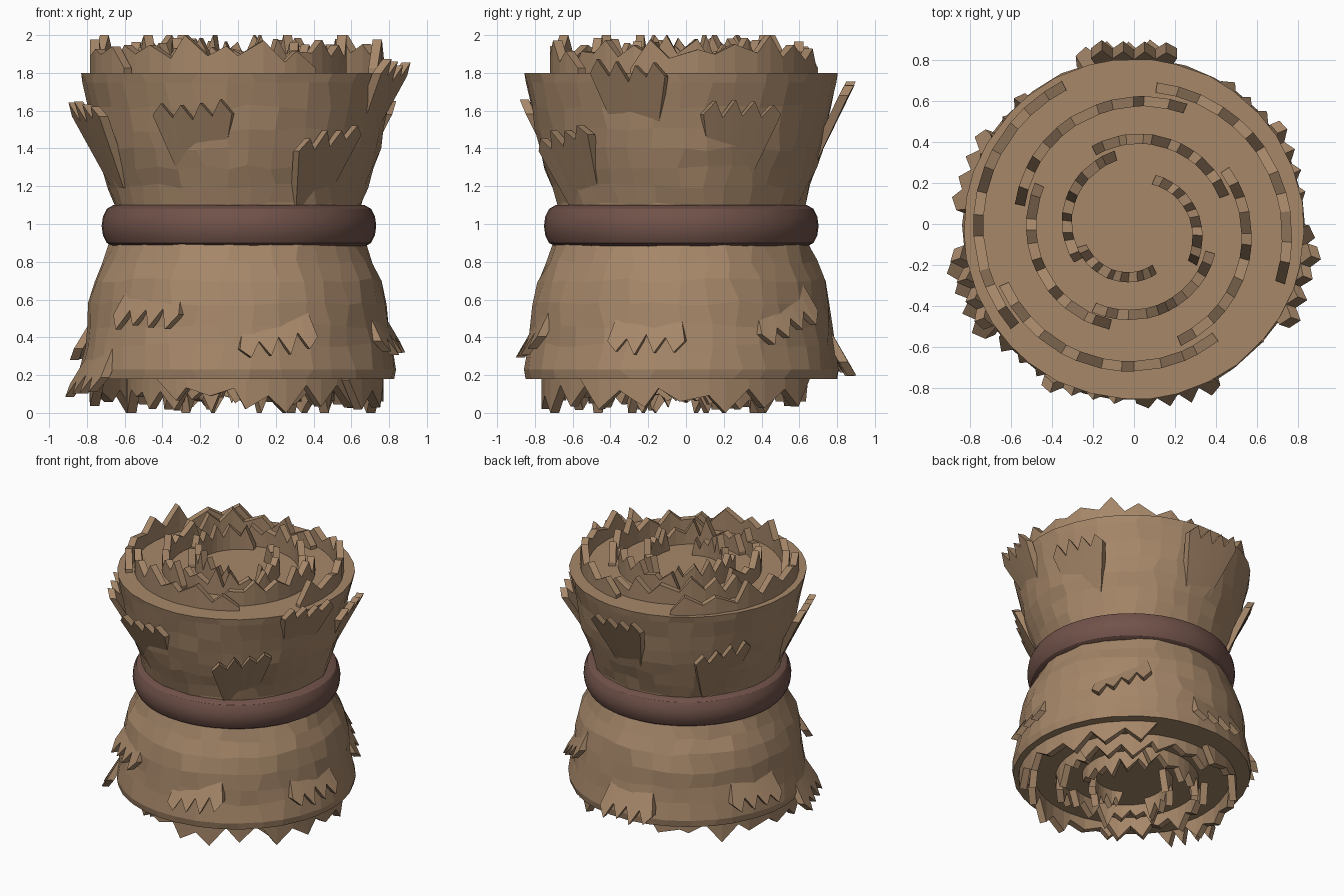
import bpy, bmesh, math, random
from mathutils import Vector

if "Cube" in bpy.data.objects:
    bpy.data.objects.remove(bpy.data.objects["Cube"])

random.seed(7)
CY = -0.025  # the bundle axis sits slightly forward


def material(name, rgb):
    m = bpy.data.materials.new(name)
    m.diffuse_color = (*rgb, 1)
    m.use_nodes = True
    m.node_tree.nodes["Principled BSDF"].inputs["Base Color"].default_value = m.diffuse_color
    return m


STRAW = material("straw", (0.38, 0.242, 0.141))
BAND = material("dark brown band", (0.165, 0.085, 0.068))


def finish(name, bm, mat):
    bmesh.ops.recalc_face_normals(bm, faces=bm.faces)
    mesh = bpy.data.meshes.new(name)
    bm.to_mesh(mesh)
    bm.free()
    mesh.materials.append(mat)
    ob = bpy.data.objects.new(name, mesh)
    bpy.context.collection.objects.link(ob)
    return ob


def polar(r, a, z):
    return Vector((r * math.cos(a), CY + r * math.sin(a), z))


def lathe(name, profile, segs, mat, jitter=0.0, closed=False):
    """Revolve (r, z) points; a closed profile makes a ring, an open one gets caps."""
    bm = bmesh.new()
    rings = []
    for i, (r, z) in enumerate(profile):
        inner = 1 < i < len(profile) - 2
        ring = []
        for s in range(segs):
            j = random.uniform(-jitter, jitter) * (1 if inner else 0.4)
            k = random.uniform(-jitter, jitter) * (2 if inner else 0)
            w = random.uniform(-jitter, jitter) * 5
            ring.append(bm.verts.new(polar(r + j, math.tau * s / segs + w, z + k)))
        rings.append(ring)
    pairs = list(zip(rings, rings[1:]))
    if closed:
        pairs.append((rings[-1], rings[0]))
    else:
        bm.faces.new(rings[0])
        bm.faces.new(rings[-1])
    for lo, hi in pairs:
        for s in range(segs):
            t = (s + 1) % segs
            bm.faces.new((lo[s], lo[t], hi[t], hi[s]))
    return finish(name, bm, mat)


def ragged_wall(name, sections):
    """Loft four-point cross-sections into a thin slab."""
    bm = bmesh.new()
    loops = [[bm.verts.new(p) for p in sec] for sec in sections]
    for a, b in zip(loops, loops[1:]):
        for i in range(4):
            j = (i + 1) % 4
            bm.faces.new((a[i], a[j], b[j], b[i]))
    bm.faces.new(loops[0])
    bm.faces.new(loops[-1])
    return finish(name, bm, STRAW)


# Flared straw bundle, pinched at the middle, with a bevelled edge at each end
lathe("straw_bundle", [
    (0.828, 0.18), (0.838, 0.23), (0.812, 0.36), (0.80, 0.46),
    (0.79, 0.58), (0.76, 0.70), (0.715, 0.80), (0.68, 0.89), (0.65, 1.0),
    (0.655, 1.1), (0.685, 1.2), (0.72, 1.3), (0.752, 1.4), (0.772, 1.5),
    (0.79, 1.62), (0.822, 1.75), (0.832, 1.80)],
    34, STRAW, jitter=0.007)

# Rounded tie band
band = lathe("tie_band", [
    (0.62, 0.88), (0.665, 0.88), (0.70, 0.90), (0.72, 0.94), (0.727, 0.99),
    (0.72, 1.04), (0.70, 1.08), (0.665, 1.10), (0.62, 1.10)],
    48, BAND, closed=True)
band.location.x = 0.005
bpy.context.view_layer.objects.active = band
band.select_set(True)
bpy.ops.object.shade_smooth_by_angle(angle=math.radians(30))

# Ragged curled straw layers on both ends: start angle, end angle, start r, end r
ARCS = [(81, -20, 0.70, 0.76), (116, 219, 0.78, 0.75), (203, 307, 0.69, 0.66),
        (33, -68, 0.53, 0.59), (168, 67, 0.57, 0.64), (155, 256, 0.51, 0.48),
        (243, 343, 0.43, 0.39), (117, 20, 0.43, 0.47), (104, 209, 0.37, 0.31),
        (198, 297, 0.27, 0.22), (68, -30, 0.26, 0.33)]


def curled_layer(name, arc, bottom):
    a0, a1, r0, r1 = arc
    n = 12
    sections = []
    for k in range(n + 1):
        t = k / n
        shift = random.uniform(-0.3, 0.3) / n if 0 < k < n else 0
        a = math.radians(a0 + (a1 - a0) * (t + shift))
        r = r0 + (r1 - r0) * t
        top = random.uniform(1.91, 1.99) if k % 2 else random.uniform(1.85, 1.91)
        if k == 5:
            top = 2.0
        if k in (0, n):
            top = 1.825
        sec = [polar(r - 0.025, a, top), polar(r + 0.025, a, top),
               polar(r + 0.025, a, 1.76), polar(r - 0.025, a, 1.76)]
        if bottom:  # half turn about the y axis, set a little forward
            sec = [Vector((-p.x - 0.015, p.y - 0.045, 2 - p.z)) for p in sec]
        sections.append(sec)
    ragged_wall(name, sections)


for i, arc in enumerate(ARCS):
    curled_layer(f"top_curl_{i + 1}", arc, False)
    curled_layer(f"bottom_curl_{i + 1}", arc, True)


# Loose straw tufts peeling away from the side
def tuft(name, angle, z_tip, r_tip, roll, yaw, slope, length, squeeze, bend, width=0.42):
    a = math.radians(angle)
    out = Vector((math.cos(a), math.sin(a), 0))
    side = Vector((-math.sin(a), math.cos(a), 0))
    up = 1 if length < 0 else -1          # upper tufts point up, lower ones down
    n = 8
    sections = []
    for k in range(n + 1):
        u = (k / n - 0.5) * width
        lift = u * math.tan(math.radians(roll))
        drop = random.uniform(0.0, 0.03) if k % 2 else random.uniform(0.08, 0.12)
        if k in (0, n):
            drop = 0.08
        sec = []
        for d, depth, s in ((drop, 0.05, 1), (drop, 0, 1),
                            (abs(length), 0, squeeze), (abs(length), 0.05, squeeze)):
            v = u * s
            r = r_tip - slope * d - depth + v * yaw - bend * v * v
            sec.append(out * r + side * v + Vector((0, CY, z_tip - up * d + lift)))
        sections.append(sec)
    ragged_wall(name, sections)


# Angle, tip height, tip radius, roll, yaw
UPPER = [(253, 1.66, 0.875, 1, -0.15), (308, 1.51, 0.84, 12, 0),
         (341, 1.87, 0.92, -2, 0), (23, 1.66, 0.875, 0, 0.15),
         (90, 1.76, 0.93, 0, 0), (143, 1.55, 0.85, 9, -0.1),
         (200, 1.65, 0.905, 0, 0)]
LOWER = [(233, 0.44, 0.872, 0, -0.04), (285, 0.29, 0.898, 9, 0.05),
         (347, 0.30, 0.892, 0, 0), (45, 0.40, 0.875, 17, 0),
         (95, 0.19, 0.93, 0, 0), (160, 0.26, 0.91, 0, 0),
         (203, 0.09, 0.94, 5, 0)]

for i, spec in enumerate(UPPER):
    tuft(f"upper_tuft_{i + 1}", *spec, 0.49, -0.46, 0.45, 0.15)
for i, spec in enumerate(LOWER):
    tuft(f"lower_tuft_{i + 1}", *spec, 0.58, 0.32, 0.7, 0.35)
